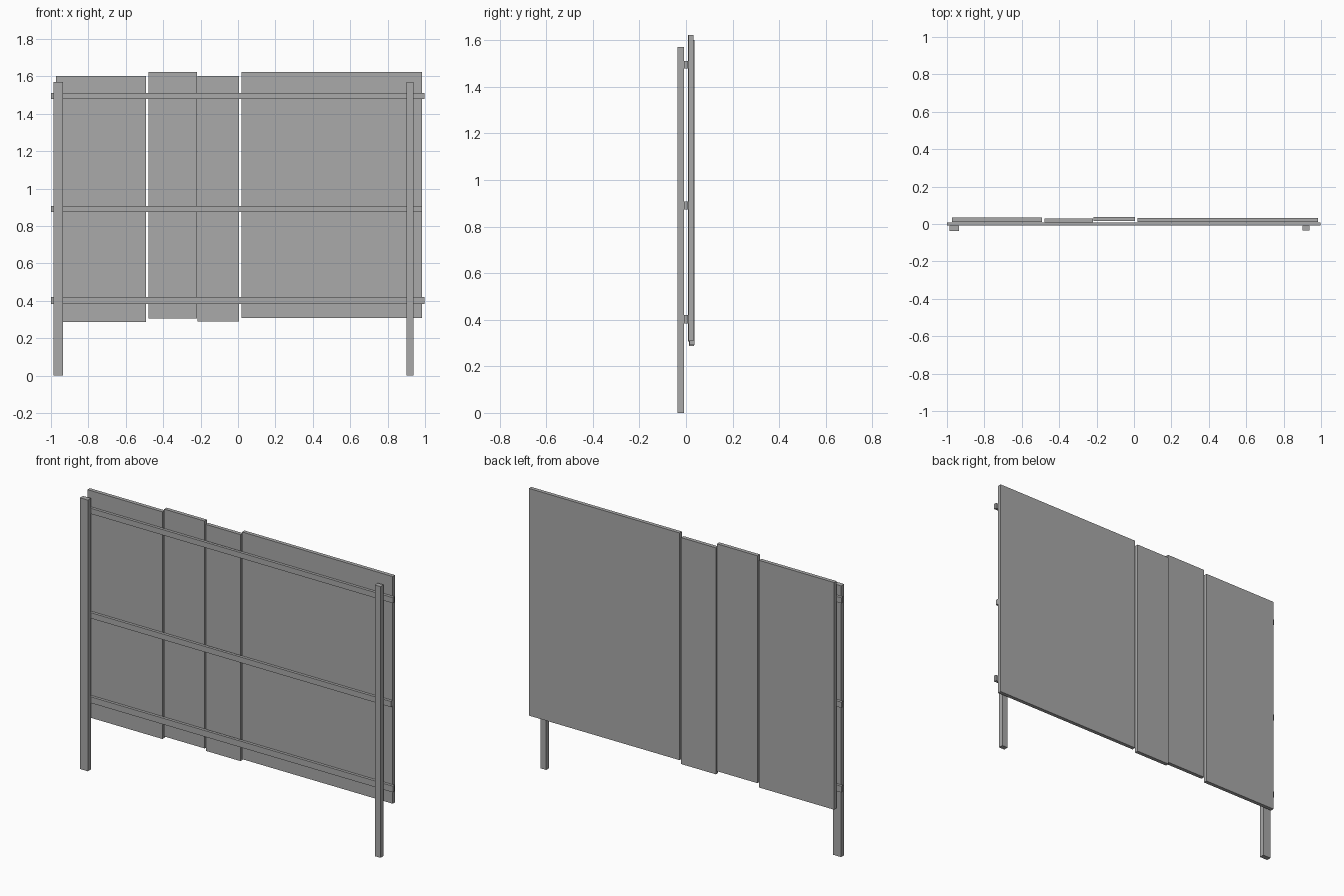
import bpy

cube = bpy.data.objects.get("Cube")
if cube:
    bpy.data.objects.remove(cube, do_unlink=True)

grey = bpy.data.materials.new("plain grey")
grey.use_nodes = True
grey.diffuse_color = (0.4, 0.4, 0.4, 1)
grey.node_tree.nodes["Principled BSDF"].inputs["Base Color"].default_value = (0.4, 0.4, 0.4, 1)


def board(name, x, y, z):
    """Flat-sided board spanning the given (low, high) ranges."""
    spans = (x, y, z)
    bpy.ops.mesh.primitive_cube_add(size=1, location=[(a + b) / 2 for a, b in spans])
    ob = bpy.context.object
    ob.name = name
    ob.scale = [b - a for a, b in spans]
    bpy.ops.object.transform_apply(location=False, rotation=False, scale=True)
    ob.data.materials.append(grey)
    return ob


# Upright posts in front of the rails
board("right_post", (-0.987, -0.936), (-0.037, -0.009), (0, 1.57))
board("left_post", (0.901, 0.938), (-0.036, -0.008), (0, 1.57))

# Horizontal rails
for name, end, low, high in (("bottom_rail", 0.998, 0.384, 0.42),
                             ("middle_rail", 0.984, 0.874, 0.907),
                             ("top_rail", 0.998, 1.479, 1.511)):
    board(name, (-1, end), (-0.008, 0.008), (low, high))

# Back panels, each with its own width, height and offset
for name, x, back, z in (
        ("outer_panel", (-0.973, -0.492), 0.034, (0.287, 1.602)),
        ("raised_panel", (-0.478, -0.219), 0.03, (0.307, 1.623)),
        ("narrow_panel", (-0.217, 0.005), 0.037, (0.291, 1.602)),
        ("wide_panel", (0.019, 0.984), 0.032, (0.308, 1.623))):
    board(name, x, (back - 0.022, back), z)
